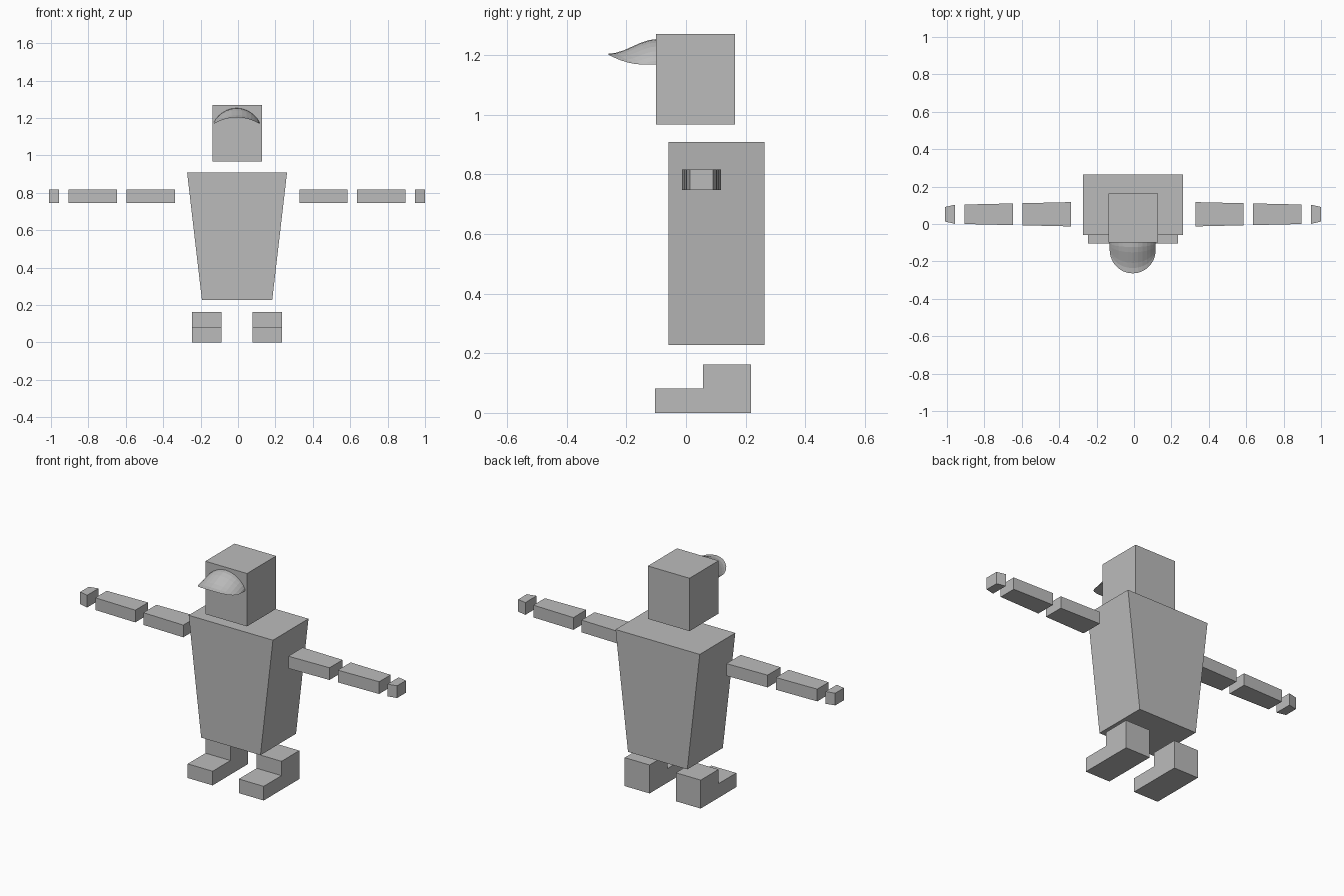
import bpy, math

cube = bpy.data.objects.get("Cube")
if cube:
    bpy.data.objects.remove(cube, do_unlink=True)

GREY = (0.5, 0.5, 0.5, 1)
mat = bpy.data.materials.new("plain grey")
mat.use_nodes = True
mat.diffuse_color = GREY
mat.node_tree.nodes["Principled BSDF"].inputs["Base Color"].default_value = GREY
MID = -0.005  # the body's mirror plane


def add_mesh(name, verts, faces):
    mesh = bpy.data.meshes.new(name)
    mesh.from_pydata(verts, [], faces)
    mesh.materials.append(mat)
    obj = bpy.data.objects.new(name, mesh)
    bpy.context.collection.objects.link(obj)
    # consistent outward normals
    import bmesh
    bm = bmesh.new()
    bm.from_mesh(mesh)
    bmesh.ops.remove_doubles(bm, verts=bm.verts, dist=0.0001)
    bmesh.ops.recalc_face_normals(bm, faces=bm.faces)
    bm.to_mesh(mesh)
    bm.free()
    return obj


def loft(name, start, end):
    """Join two matching loops of points into a closed solid."""
    n = len(start)
    sides = [(i, (i + 1) % n, (i + 1) % n + n, i + n) for i in range(n)]
    caps = [tuple(range(n)), tuple(range(n, 2 * n))]
    return add_mesh(name, start + end, sides + caps)


def rect_z(half_x, y0, y1, z):
    return [(MID - half_x, y0, z), (MID + half_x, y0, z),
            (MID + half_x, y1, z), (MID - half_x, y1, z)]


def rect_x(x, half_y, z0, z1):
    y = 0.052
    return [(x, y - half_y, z0), (x, y + half_y, z0),
            (x, y + half_y, z1), (x, y - half_y, z1)]


# Head and tapered torso
loft("head", rect_z(0.132, -0.1, 0.164, 0.967), rect_z(0.132, -0.1, 0.164, 1.27))
loft("torso", rect_z(0.188, -0.058, 0.264, 0.228), rect_z(0.267, -0.058, 0.264, 0.908))

# Arms in separate tapered segments, and L-shaped feet
arm_parts = [("upper_arm", 0.333, 0.59, 0.065, 0.059),
             ("forearm", 0.642, 0.9, 0.058, 0.052),
             ("hand", 0.952, 1.005, 0.051, 0.039)]
foot_profile = [(-0.104, 0), (0.218, 0), (0.218, 0.163),
                (0.057, 0.163), (0.057, 0.081), (-0.104, 0.081)]
for side, s in (("left", 1), ("right", -1)):
    for part, x0, x1, h0, h1 in arm_parts:
        loft(f"{side}_{part}", rect_x(MID + s * x0, h0, 0.747, 0.817),
             rect_x(MID + s * x1, h1, 0.747, 0.817))
    loft(f"{side}_foot", [(MID + s * 0.083, y, z) for y, z in foot_profile],
         [(MID + s * 0.241, y, z) for y, z in foot_profile])

# Bill: domed upper surface over an arched underside, meeting at a round rim
COLS, ROWS = 14, 6


def bill_point(i, j, top):
    t, s = math.pi * i / COLS, j / ROWS
    arch = math.sin(t)
    rim_y = -0.14 - 0.124 * arch
    z = 1.168 + 0.036 * arch ** 2
    if top:
        z += 0.05 * arch * (0.5 + 0.5 * math.cos(math.pi * s))
    return (MID - 0.002 + 0.123 * math.cos(t), -0.095 + s * (rim_y + 0.095), z)


verts, faces = [], []
for top in (True, False):
    base = len(verts)
    verts += [bill_point(i, j, top) for i in range(COLS + 1) for j in range(ROWS + 1)]
    for i in range(COLS):
        for j in range(ROWS):
            a = base + i * (ROWS + 1) + j
            faces.append((a, a + 1, a + ROWS + 2, a + ROWS + 1))
add_mesh("bill", verts, faces)
